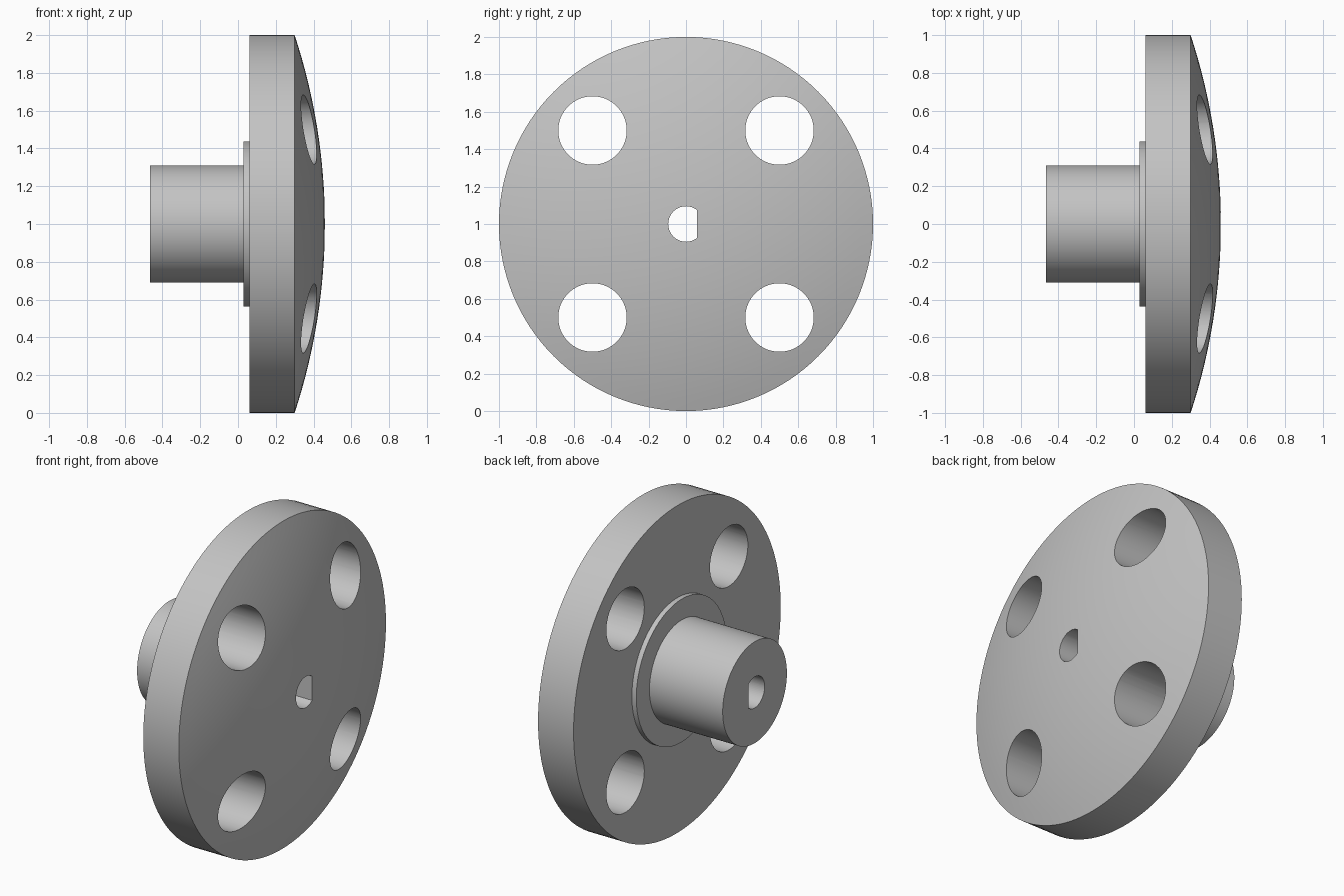
import bpy
import bmesh
import math
from mathutils import Matrix, Vector

if "Cube" in bpy.data.objects:
    bpy.data.objects.remove(bpy.data.objects["Cube"], do_unlink=True)

AXIS_Z = 1.0
RIM_X, DOME_X = 0.30, 0.46
SEGMENTS = 128

steel = bpy.data.materials.new("plain grey")
steel.use_nodes = True
grey = (0.55, 0.55, 0.55, 1)
steel.diffuse_color = grey
steel.node_tree.nodes["Principled BSDF"].inputs["Base Color"].default_value = grey


def make_object(name, bm):
    bmesh.ops.recalc_face_normals(bm, faces=bm.faces)
    mesh = bpy.data.meshes.new(name)
    bm.to_mesh(mesh)
    bm.free()
    mesh.materials.append(steel)
    obj = bpy.data.objects.new(name, mesh)
    obj.location.z = AXIS_Z
    bpy.context.collection.objects.link(obj)
    return obj


def revolve(name, profile):
    """Spin (x, radius) points about the x axis."""
    bm = bmesh.new()
    verts = [bm.verts.new((x, 0, r)) for x, r in profile]
    edges = [bm.edges.new(pair) for pair in zip(verts, verts[1:])]
    bmesh.ops.spin(bm, geom=verts + edges, cent=(0, 0, 0), axis=(1, 0, 0),
                   angle=math.tau, steps=SEGMENTS, use_duplicate=False)
    bmesh.ops.remove_doubles(bm, verts=bm.verts, dist=1e-5)
    return make_object(name, bm)


def cutter(name, outline):
    """Extrude a (y, z) outline through the whole part along x."""
    bm = bmesh.new()
    face = bm.faces.new([bm.verts.new((-1, y, z)) for y, z in outline])
    new = bmesh.ops.extrude_face_region(bm, geom=[face])["geom"]
    bmesh.ops.translate(bm, vec=(2, 0, 0),
                        verts=[v for v in new if isinstance(v, bmesh.types.BMVert)])
    obj = make_object(name, bm)
    obj.hide_render = True
    return obj


def circle(cy, cz, r, count=64):
    angles = [math.tau * i / count for i in range(count)]
    return [(cy + r * math.cos(a), cz + r * math.sin(a)) for a in angles]


# Hub, shoulder, rim and domed face in one turned profile
sag = DOME_X - RIM_X
dome_radius = (1 + sag * sag) / (2 * sag)
dome = []
for i in range(17):
    r = 1 - i / 16
    dome.append((DOME_X - dome_radius + math.sqrt(dome_radius ** 2 - r * r), r))
profile = [(-0.465, 0), (-0.465, 0.31), (0.03, 0.31), (0.03, 0.437),
           (0.06, 0.437), (0.06, 1)] + dome
wheel = revolve("flanged_hub", profile)

# Four round holes
cutters = [cutter("hole_cutter", circle(sy * 0.5, sz * 0.5, 0.183))
           for sy in (-1, 1) for sz in (-1, 1)]

# D-shaped shaft bore with its flat toward +y
flat, bore = 0.06, 0.095
start = math.acos(flat / bore)
sweep = math.tau - 2 * start
cutters.append(cutter("bore_cutter", [
    (bore * math.cos(start + sweep * i / 48), bore * math.sin(start + sweep * i / 48))
    for i in range(49)]))

bpy.ops.object.select_all(action="DESELECT")
wheel.select_set(True)
bpy.context.view_layer.objects.active = wheel
for tool in cutters:
    mod = wheel.modifiers.new("cut", "BOOLEAN")
    mod.operation = "DIFFERENCE"
    mod.solver = "EXACT"
    mod.object = tool
    bpy.ops.object.modifier_apply(modifier=mod.name)
    bpy.data.objects.remove(tool, do_unlink=True)

bpy.ops.object.shade_smooth_by_angle(angle=math.radians(25))
